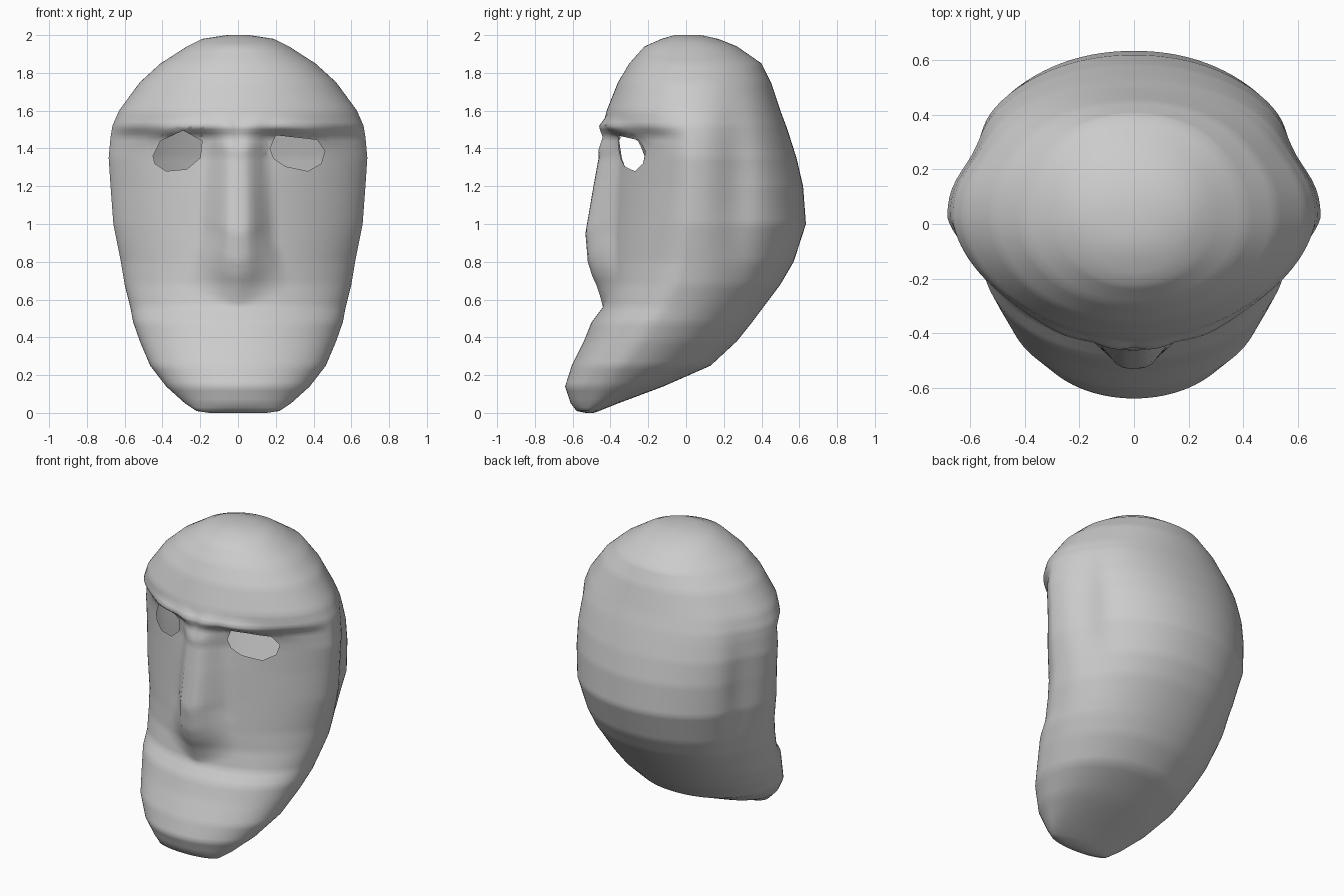
import bpy, bmesh, math
from mathutils import Vector

if "Cube" in bpy.data.objects:
    bpy.data.objects.remove(bpy.data.objects["Cube"])

# Horizontal sections: z, front y, back y, half width, y of widest point, front roundness
ROWS = [
    (2.00, -.06, .08, .06, .02, 2), (1.98, -.13, .17, .19, .02, 2),
    (1.94, -.22, .27, .27, .02, 2), (1.85, -.30, .40, .41, .02, 2),
    (1.75, -.36, .45, .52, .03, 2), (1.60, -.42, .50, .63, .03, 1.9),
    (1.52, -.44, .53, .665, .03, 1.75), (1.46, -.40, .55, .675, .03, 1.5),
    (1.35, -.385, .585, .685, .03, 1.5), (1.20, -.40, .62, .675, .03, 1.5),
    (1.00, -.41, .635, .66, .02, 1.55), (.80, -.42, .57, .62, 0, 1.65),
    (.68, -.42, .50, .60, -.03, 1.75), (.56, -.44, .41, .57, -.08, 1.9),
    (.48, -.50, .35, .555, -.13, 2), (.38, -.54, .27, .52, -.20, 2),
    (.25, -.605, .13, .465, -.30, 2), (.14, -.64, -.12, .38, -.38, 2),
    (.05, -.61, -.36, .28, -.46, 2), (.01, -.58, -.46, .22, -.51, 2),
    (0, -.53, -.49, .15, -.51, 2)]
SEGS = 112


def ramp(t, pts):
    """Piecewise linear value through (t, value) points."""
    if t <= pts[0][0]:
        return pts[0][1]
    for (a, u), (b, v) in zip(pts, pts[1:]):
        if t <= b:
            return u + (v - u) * (t - a) / (b - a)
    return pts[-1][1]


def bump(d, w):
    return math.exp(-(d / w) ** 2)


def face_relief(x, z):
    """Forward push of nose and brow."""
    ax = abs(x)
    zn = z - .4 * ax
    height = ramp(zn, [(.56, 0), (.62, .025), (.72, .075), (.80, .10), (.95, .12),
                       (1.2, .09), (1.38, .075), (1.54, 0)])
    flat = ramp(z, [(.7, .06), (1.45, .05)])
    edge = ramp(z, [(.62, .28), (.75, .24), (.95, .18), (1.45, .15)])
    nose = height * ramp(ax, [(flat, 1), (edge, 0)])
    brow = .025 * bump(z - 1.51 + .2 * max(0, ax - .25), .035) * bump(ax - .3, .2)
    return nose + brow


def section(z, front, back, half, mid, n):
    pts = []
    for i in range(SEGS):
        t = 2 * math.pi * i / SEGS
        c, s = math.cos(t), math.sin(t)
        e = 2 / n if s < 0 else 2 / 2.1
        x = half * math.copysign(abs(c) ** e, c)
        r = abs(s) ** e
        y = mid + (front - mid) * r if s < 0 else mid + (back - mid) * r
        if s < 0:
            y -= face_relief(x, z) * min(1, -s * 1.6)
        # hollow behind the side ridge
        x *= 1 - .07 * bump(y - .27, .11) * bump(z - 1.2, .5)
        pts.append((x, y, z))
    return pts


# Skin: loft the sections
bm = bmesh.new()
rings = []
for a, b in zip(ROWS, ROWS[1:]):
    steps = max(1, math.ceil((a[0] - b[0]) / .025))
    for k in range(steps):
        f = k / steps
        rings.append([u + (v - u) * f for u, v in zip(a, b)])
rings.append(ROWS[-1])
loops = [[bm.verts.new(p) for p in section(*r)] for r in rings]
for up, lo in zip(loops, loops[1:]):
    for i in range(SEGS):
        j = (i + 1) % SEGS
        bm.faces.new((up[i], lo[i], lo[j], up[j]))
bm.faces.new(loops[0])
bm.faces.new(loops[-1])

# Eye holes: cut outlines straight through the front skin
EYES = [
    [(-.45, 1.36), (-.41, 1.44), (-.29, 1.495), (-.19, 1.44), (-.2, 1.35),
     (-.27, 1.29), (-.38, 1.28), (-.44, 1.32)],
    [(.17, 1.40), (.20, 1.47), (.42, 1.445), (.46, 1.385), (.44, 1.32),
     (.37, 1.28), (.25, 1.305), (.19, 1.345)]]
for eye in EYES:
    cx = sum(p[0] for p in eye) / len(eye)
    cz = sum(p[1] for p in eye) / len(eye)
    planes = []
    for (x0, z0), (x1, z1) in zip(eye, eye[1:] + eye[:1]):
        no = Vector((z1 - z0, 0, x0 - x1)).normalized()
        co = Vector((x0, 0, z0))
        if no.dot(Vector((cx, 0, cz)) - co) > 0:
            no = -no
        planes.append((co, no))

    def near():
        out = []
        for f in bm.faces:
            c = f.calc_center_median()
            if c.y < 0 and abs(c.x - cx) < .17 and abs(c.z - cz) < .14:
                out.append(f)
        return out

    for co, no in planes:
        faces = near()
        edges = {e for f in faces for e in f.edges}
        verts = {v for f in faces for v in f.verts}
        bmesh.ops.bisect_plane(bm, geom=faces + list(edges) + list(verts),
                               dist=1e-5, plane_co=co, plane_no=no)
    hole = [f for f in near()
            if all((f.calc_center_median() - co).dot(no) < 0 for co, no in planes)]
    bmesh.ops.delete(bm, geom=hole, context='FACES')

bmesh.ops.recalc_face_normals(bm, faces=bm.faces)
for f in bm.faces:
    f.smooth = True
mesh = bpy.data.meshes.new("head")
bm.to_mesh(mesh)
bm.free()
head = bpy.data.objects.new("head", mesh)
bpy.context.collection.objects.link(head)
